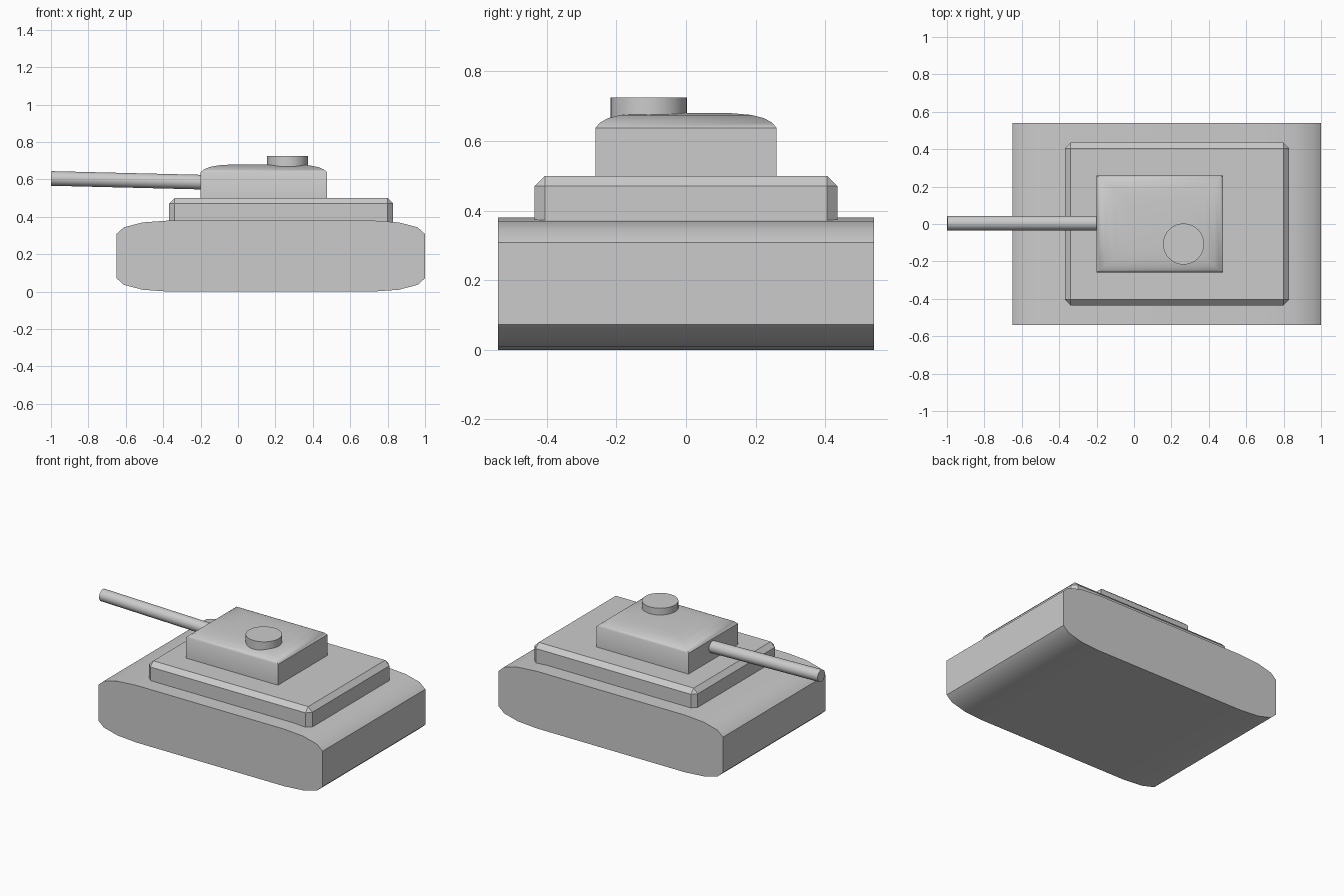
import bpy, bmesh, math
from mathutils import Vector

if "Cube" in bpy.data.objects:
    bpy.data.objects.remove(bpy.data.objects["Cube"])


def finish(name, bm, angle=None):
    bmesh.ops.recalc_face_normals(bm, faces=bm.faces)
    me = bpy.data.meshes.new(name)
    bm.to_mesh(me)
    bm.free()
    ob = bpy.data.objects.new(name, me)
    bpy.context.collection.objects.link(ob)
    if angle:
        bpy.ops.object.select_all(action='DESELECT')
        ob.select_set(True)
        bpy.context.view_layer.objects.active = ob
        bpy.ops.object.shade_smooth_by_angle(angle=math.radians(angle))
    return ob


def loft(rings):
    """Join equal-length rings of points and cap both ends."""
    bm = bmesh.new()
    vs = [[bm.verts.new(p) for p in ring] for ring in rings]
    n = len(rings[0])
    for a, b in zip(vs, vs[1:]):
        for i in range(n):
            j = (i + 1) % n
            bm.faces.new((a[i], a[j], b[j], b[i]))
    bm.faces.new(vs[0])
    bm.faces.new(vs[-1])
    return bm


def rod(name, start, end, radius, sides):
    start, end = Vector(start), Vector(end)
    bm = bmesh.new()
    bmesh.ops.create_cone(bm, cap_ends=True, segments=sides, radius1=radius,
                          radius2=radius, depth=(end - start).length)
    rot = Vector((0, 0, 1)).rotation_difference(end - start).to_matrix()
    bmesh.ops.rotate(bm, verts=bm.verts, matrix=rot)
    bmesh.ops.translate(bm, verts=bm.verts, vec=(start + end) / 2)
    return finish(name, bm, 40)


# Hull: one rounded corner mirrored into a full side profile
corner = [(0.825, 0.118), (0.785, 0.154), (0.685, 0.18), (0.545, 0.19)]
quads = [(1, 1, 1), (-1, 1, -1), (-1, -1, 1), (1, -1, -1)]
profile = [(0.175 + sx * x, 0.19 + sz * z)
           for sx, sz, step in quads for x, z in corner[::step]]
finish("hull", loft([[(x, y, z) for x, z in profile] for y in (-0.54, 0.54)]), 45)

# Deck: box with chamfered edges
bm = bmesh.new()
bmesh.ops.create_cube(bm, size=1)
for v in bm.verts:
    v.co = (0.23 + v.co.x * 1.2, v.co.y * 0.87, 0.425 + v.co.z * 0.15)
edges = [e for e in bm.edges if max(v.co.z for v in e.verts) > 0.45]
bmesh.ops.bevel(bm, geom=edges, offset=0.03, segments=1, affect='EDGES')
finish("deck", bm)

# Turret: rectangular rings shrinking into a softly domed roof
levels = [(0.49, 1), (0.638, 1), (0.653, 0.95), (0.666, 0.86), (0.675, 0.72), (0.68, 0.5)]
rings = [[(0.138 + sx * 0.338 * s, sy * 0.26 * s, z)
          for sx, sy in ((-1, -1), (1, -1), (1, 1), (-1, 1))] for z, s in levels]
finish("turret", loft(rings), 45)

# Hatch and barrel
rod("hatch", (0.265, -0.107, 0.65), (0.265, -0.107, 0.725), 0.11, 32)
rod("gun_barrel", (-0.1, 0.005, 0.583), (-0.999, 0.005, 0.605), 0.039, 24)
